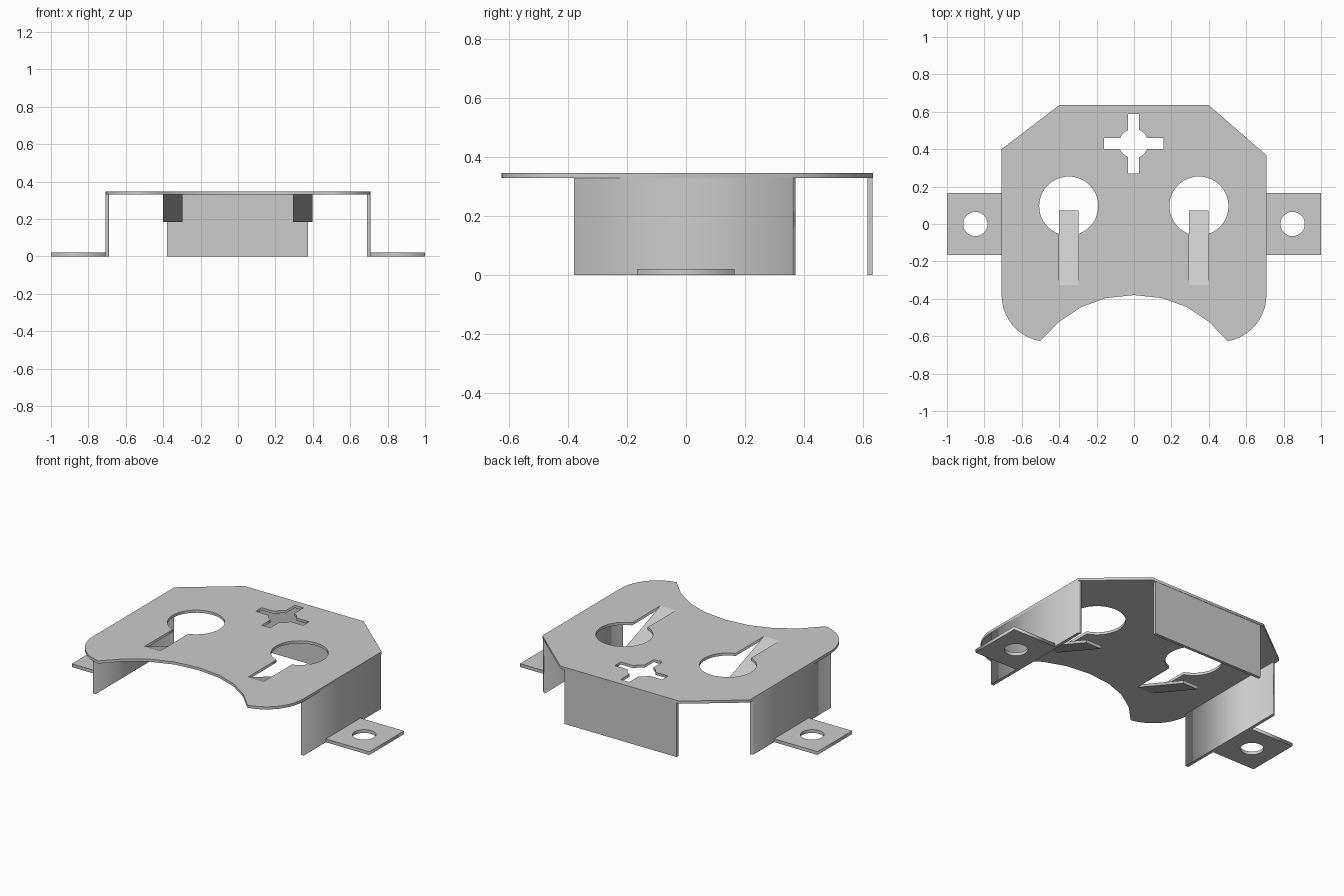
import bpy
from math import cos, sin, pi, radians, asin, sqrt

if "Cube" in bpy.data.objects:
    bpy.data.objects.remove(bpy.data.objects["Cube"])


def arc(cx, cy, r, a0, a1, n):
    """Points on an arc, both ends included."""
    return [(cx + r * cos(a0 + (a1 - a0) * i / n), cy + r * sin(a0 + (a1 - a0) * i / n))
            for i in range(n + 1)]


def sheet(name, loops, z0, z1):
    """Flat sheet from an outer loop plus hole loops, extruded from z0 to z1."""
    cu = bpy.data.curves.new(name, 'CURVE')
    cu.dimensions = '2D'
    cu.fill_mode = 'BOTH'
    cu.extrude = (z1 - z0) / 2
    for pts in loops:
        sp = cu.splines.new('POLY')
        sp.points.add(len(pts) - 1)
        for p, (x, y) in zip(sp.points, pts):
            p.co = (x, y, 0, 1)
        sp.use_cyclic_u = True
    ob = bpy.data.objects.new(name, cu)
    bpy.context.collection.objects.link(ob)
    ob.location.z = (z0 + z1) / 2
    bpy.ops.object.select_all(action='DESELECT')
    ob.select_set(True)
    bpy.context.view_layer.objects.active = ob
    bpy.ops.object.convert(target='MESH')
    return bpy.context.object


def prism(name, profile, x0, x1):
    """Solid from a (y, z) profile spanning x0 to x1."""
    n = len(profile)
    verts = [(x, y, z) for x in (x0, x1) for y, z in profile]
    faces = [tuple(range(n))[::-1], tuple(range(n, 2 * n))]
    faces += [(i, (i + 1) % n, n + (i + 1) % n, n + i) for i in range(n)]
    me = bpy.data.meshes.new(name)
    me.from_pydata(verts, [], faces)
    ob = bpy.data.objects.new(name, me)
    bpy.context.collection.objects.link(ob)
    return ob


BOTTOM, TOP = 0.33, 0.346

# plate outline: chamfered back, rounded front corners, concave front edge
right = [(0.40, 0.635), (0.708, 0.368)]
front = arc(0.458, -0.38, 0.25, 0, radians(-80), 10)
front += [(0.40, -0.522), (0.28, -0.443), (0.15, -0.396)]
left = [(-x, y) for x, y in reversed(front)] + [(-0.708, 0.40), (-0.40, 0.635)]
outline = right + front + [(0, -0.38)] + left


# keyhole: round hole merged with the slot the tongue was bent from
def keyhole(cx):
    r, w = 0.158, 0.052
    half = asin(w / r)
    return arc(cx, 0.096, r, -pi / 2 + half, 1.5 * pi - half, 40) + [(cx - w, -0.325), (cx + w, -0.325)]


# cross-shaped hole with a round centre
def cross_hole(cx, cy):
    r, w, reach = 0.078, 0.029, 0.159
    half = asin(w / r)
    pts = []
    for k in range(4):
        a = k * pi / 2
        for u, v in ((reach, -w), (reach, w)):
            pts.append((cx + u * cos(a) - v * sin(a), cy + u * sin(a) + v * cos(a)))
        pts += arc(cx, cy, r, a + half, a + pi / 2 - half, 5)
    return pts


sheet("top_plate", [outline, keyhole(-0.349), keyhole(0.347), cross_hole(-0.002, 0.43)], BOTTOM, TOP)

# back wall
prism("back_wall", [(0.615, 0), (0.633, 0), (0.633, BOTTOM), (0.615, BOTTOM)], -0.38, 0.375)

for side, s in (("left", -1), ("right", 1)):
    # side wall with a slanted back end
    wall = [(0.69, -0.38), (0.708, -0.38), (0.708, 0.36), (0.69, 0.371)]
    sheet(side + "_wall", [[(s * x, y) for x, y in wall]], 0, BOTTOM)
    # mounting tab with a screw hole
    tab = [(0.708, -0.167), (1.0, -0.167), (1.0, 0.165), (0.708, 0.165)]
    hole = arc(0.848, 0, 0.065, 0, 2 * pi * 31 / 32, 31)
    sheet(side + "_tab", [[(s * x, y) for x, y in loop] for loop in (tab, hole)], 0, 0.02)
    # spring tongue bent down through the slot
    cx = -0.349 if s < 0 else 0.347
    tongue = [(-0.325, BOTTOM), (0.066, 0.183), (0.072, 0.199), (-0.325, TOP)]
    prism(side + "_tongue", tongue, cx - 0.052, cx + 0.052)
